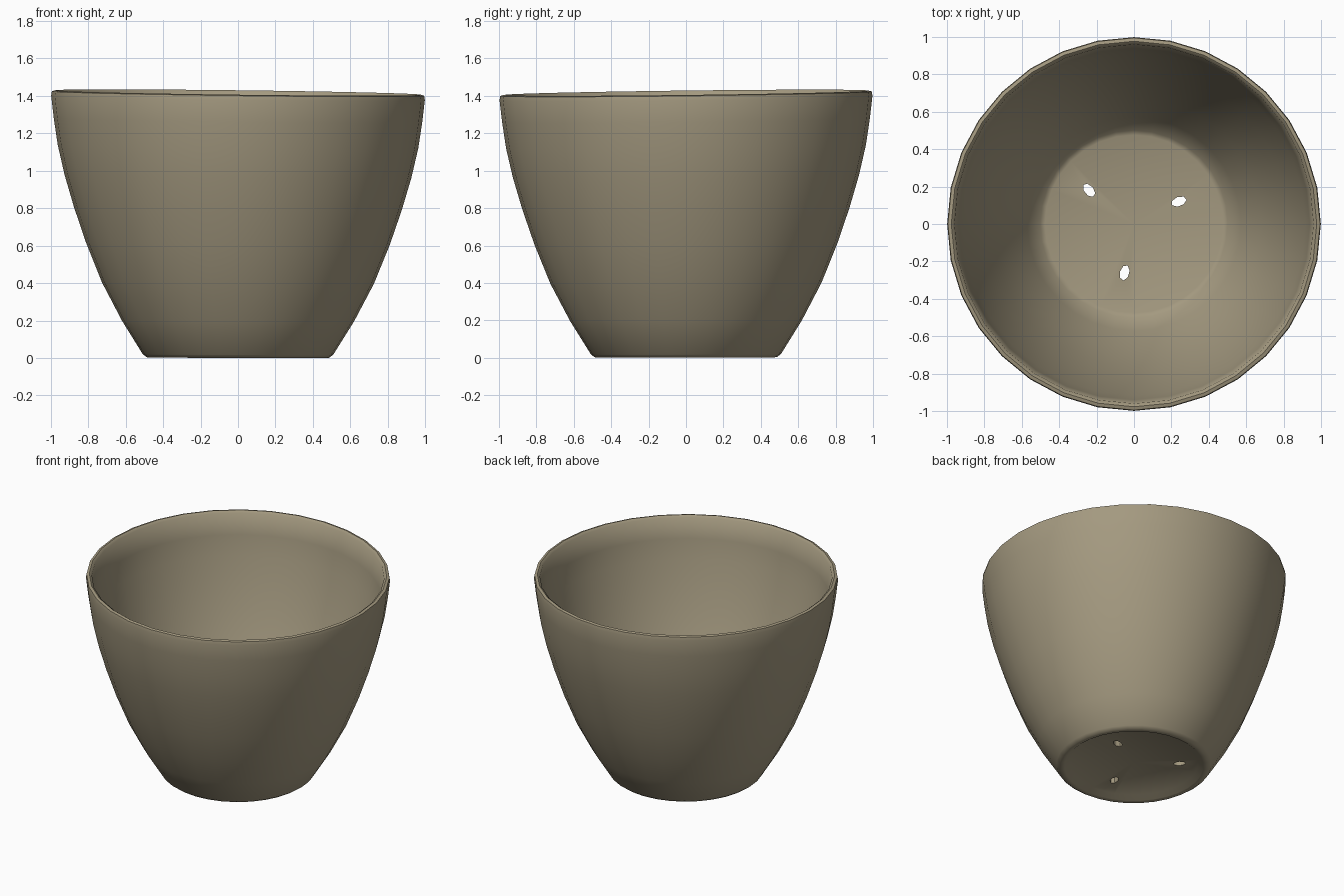
import bpy
import bmesh
from math import pi, radians
from mathutils import Matrix, Vector

cube = bpy.data.objects.get("Cube")
if cube:
    bpy.data.objects.remove(cube, do_unlink=True)

# Fired clay colour
clay = bpy.data.materials.new("grey_brown_clay")
clay.use_nodes = True
colour = (0.37, 0.32, 0.215, 1)
clay.diffuse_color = colour
bsdf = clay.node_tree.nodes["Principled BSDF"]
bsdf.inputs["Base Color"].default_value = colour
bsdf.inputs["Roughness"].default_value = 0.9


def add_object(name, bm):
    bmesh.ops.recalc_face_normals(bm, faces=bm.faces)
    mesh = bpy.data.meshes.new(name)
    bm.to_mesh(mesh)
    bm.free()
    mesh.materials.append(clay)
    obj = bpy.data.objects.new(name, mesh)
    bpy.context.collection.objects.link(obj)
    return obj


# Wall section: recessed underside, foot, outer wall, rim, inner wall, floor
section = [(0, 0.035), (0.42, 0.03), (0.455, 0.005), (0.485, 0.003), (0.508, 0.02),
           (0.62, 0.2), (0.725, 0.4), (0.81, 0.61), (0.875, 0.8), (0.925, 0.97),
           (0.962, 1.13), (0.983, 1.27), (0.997, 1.39), (0.993, 1.413), (0.975, 1.418),
           (0.958, 1.405), (0.938, 1.26), (0.915, 1.12), (0.828, 0.8), (0.762, 0.61),
           (0.678, 0.4), (0.57, 0.2), (0.5, 0.085), (0.475, 0.075), (0, 0.075)]
bm = bmesh.new()
verts = [bm.verts.new((r, 0, z)) for r, z in section]
edges = [bm.edges.new(pair) for pair in zip(verts, verts[1:])]
bmesh.ops.spin(bm, geom=verts + edges, cent=(0, 0, 0), axis=(0, 0, 1),
               angle=2 * pi, steps=32, use_merge=True)
bmesh.ops.remove_doubles(bm, verts=bm.verts, dist=0.0005)

# Slight hand-thrown lean, growing toward the rim
for v in bm.verts:
    lean = 0.006 + 0.006 * v.co.z / 1.4
    v.co.z += lean * (v.co.y - v.co.x) * (0.4 + 0.6 * v.co.z / 1.4)
pot = add_object("pot", bm)

# Three poked drainage holes, each a little oval
bm = bmesh.new()
for x, y, turn in ((-0.24, 0.18, -50), (0.24, 0.12, 20), (-0.05, -0.26, 75)):
    place = (Matrix.Translation(Vector((x, y, 0.05)))
             @ Matrix.Rotation(radians(turn), 4, "Z")
             @ Matrix.Diagonal((1.0, 0.6, 1.0, 1.0)))
    bmesh.ops.create_cone(bm, cap_ends=True, segments=7, radius1=0.042,
                          radius2=0.042, depth=0.2, matrix=place)
cutter = add_object("drain_hole_cutter", bm)
cutter.hide_render = True

cut = pot.modifiers.new("drain_holes", "BOOLEAN")
cut.operation = "DIFFERENCE"
cut.solver = "EXACT"
cut.object = cutter
bpy.ops.object.select_all(action="DESELECT")
pot.select_set(True)
bpy.context.view_layer.objects.active = pot
bpy.ops.object.modifier_apply(modifier=cut.name)
bpy.data.objects.remove(cutter, do_unlink=True)
bpy.ops.object.shade_smooth_by_angle(angle=radians(50))

# Rest the pot on the ground
low = min(v.co.z for v in pot.data.vertices)
for v in pot.data.vertices:
    v.co.z -= low
